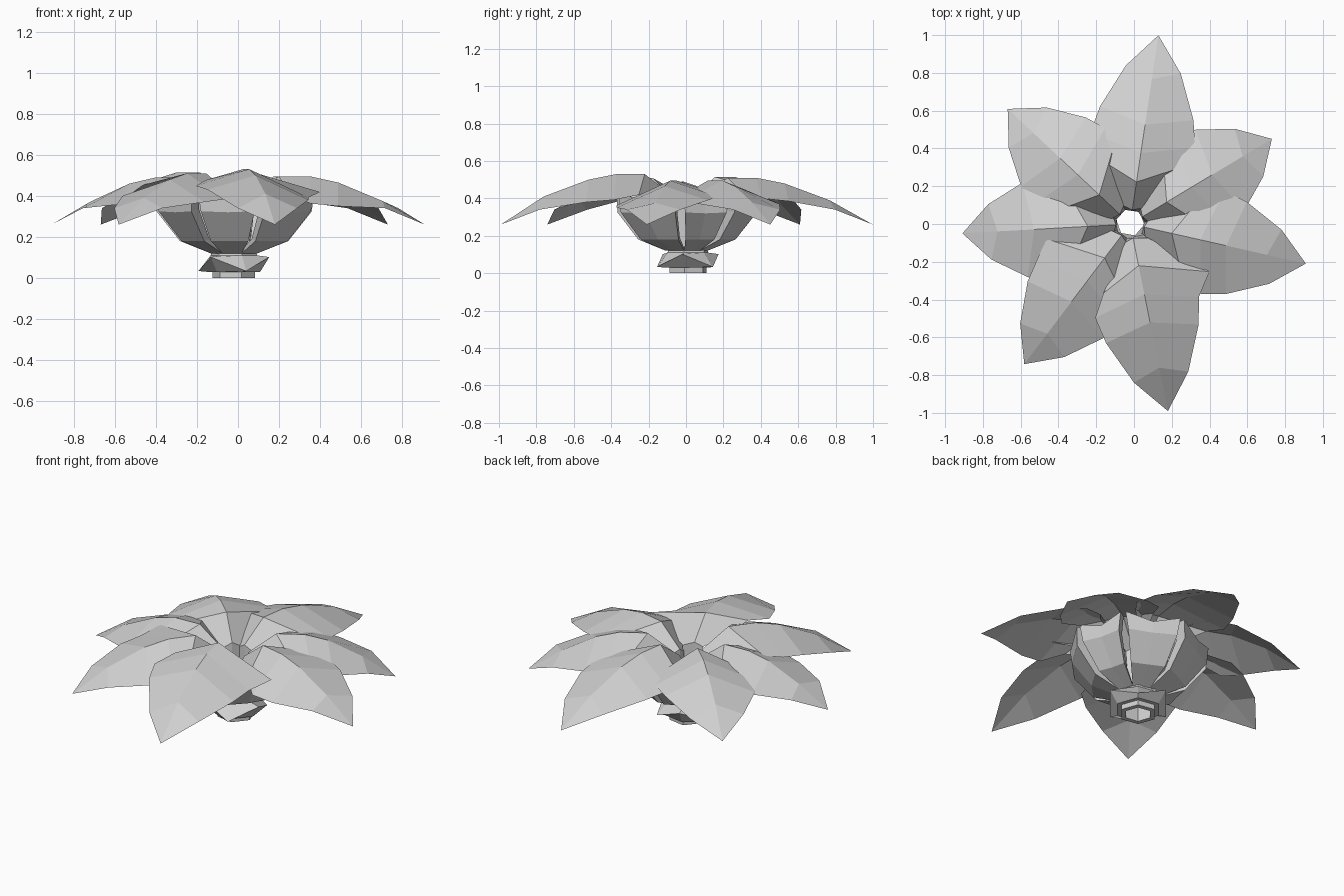
import bpy, bmesh
from math import radians, sin, cos, pi
from mathutils import Matrix, Vector

if "Cube" in bpy.data.objects:
    bpy.data.objects.remove(bpy.data.objects["Cube"], do_unlink=True)

grey = bpy.data.materials.new("pale_grey")
grey.use_nodes = True
GREY = (0.63, 0.63, 0.63, 1)
grey.diffuse_color = GREY
grey.node_tree.nodes["Principled BSDF"].inputs["Base Color"].default_value = GREY


def finish(bm, name):
    bmesh.ops.recalc_face_normals(bm, faces=bm.faces)
    mesh = bpy.data.meshes.new(name)
    bm.to_mesh(mesh)
    bm.free()
    mesh.materials.append(grey)
    obj = bpy.data.objects.new(name, mesh)
    bpy.context.collection.objects.link(obj)
    return obj


def grid(bm, rows):
    """Skin a list of vertex rows with quads; a one-vertex row closes as a tip."""
    for a, b in zip(rows, rows[1:]):
        for i in range(len(a) - 1):
            end = [b[0]] if len(b) == 1 else [b[i + 1], b[i]]
            bm.faces.new([a[i], a[i + 1]] + end)


# Each row: middle radius, middle height, side radius, half width, side height
BLADE = [
    (0.07, 0.14, 0.07, 0.035, 0.14),   # foot of the throat tube
    (0.075, 0.40, 0.09, 0.045, 0.37),  # throat
    (0.225, 0.515, 0.33, 0.21, 0.44),  # rim
    (0.38, 0.515, 0.45, 0.28, 0.405),
    (0.53, 0.485, 0.59, 0.25, 0.39),
    (0.77, 0.395, 0.82, 0.147, 0.34),
]


def petal(name, angle, length, lift, roll, flare_low, flare_high):
    bm = bmesh.new()
    place = Matrix.Translation((-0.02, 0, 0)) @ Matrix.Rotation(radians(angle), 4, "Z")

    def vert(r, w, z):
        if r < 0.42:
            w *= flare_low if w < 0 else flare_high
        else:
            r = 0.42 + (r - 0.42) * (length - 0.42) / 0.58
        if z > 0.35:
            z += lift + roll * w
        return bm.verts.new(place @ Vector((r, w, z)))

    rows = [[vert(sr, -w, sz), vert(mr, 0, mz), vert(sr, w, sz)]
            for mr, mz, sr, w, sz in BLADE]
    grid(bm, rows + [[vert(1, 0, 0.26)]])
    finish(bm, name)


# Petals: angle, length, lift, roll, rim flare on either side
PETALS = [
    ("left", -12.7, 0.953, -0.02, 0.08, 1, 1),
    ("back_left", 31, 0.875, -0.02, 0.0, 1, 1),
    ("back", 81.5, 1.01, -0.005, 0.0, 1, 1.15),
    ("back_right", 136.8, 0.89, 0.0, -0.05, 1, 1),
    ("right", 183.2, 0.89, -0.025, -0.02, 1, 1),
    ("front_right", 232.9, 0.93, -0.005, -0.06, 1.45, 1),
    ("front", 281.4, 1.01, 0.015, -0.1, 1, 1.72),
]
for side, *values in PETALS:
    petal(side + "_petal", *values)


# Outer cup: one panel between each pair of slots, with flaps folded inward
# Each row: radius, edge height, middle height, slot half angle
CUP = [
    (0.115, 0.12, 0.12, 0),
    (0.265, 0.18, 0.18, 4),
    (0.38, 0.325, 0.32, 4),
    (0.39, 0.43, 0.385, 2),
]


def cup_panel(name, start, end):
    bm = bmesh.new()

    def vert(r, angle, z):
        a = radians(angle)
        return bm.verts.new((r * cos(a) - 0.02, r * sin(a), z))

    rows = []
    for r, edge_z, mid_z, gap in CUP:
        a, b = start + gap, end - gap
        rows.append([vert(r * 0.82, a, edge_z + 0.01), vert(r, a, edge_z),
                     vert(r * 0.93, (a + b) / 2, mid_z),
                     vert(r, b, edge_z), vert(r * 0.82, b, edge_z + 0.01)])
    grid(bm, rows)
    finish(bm, name)


slots = [p[1] + 8 for p in PETALS]
for petal_row, a, b in zip(PETALS, slots, slots[1:] + [slots[0] + 360]):
    cup_panel(petal_row[0] + "_cup_panel", a, b)


# Stem collar: six-sided hollow turning with a zigzag belt
bm = bmesh.new()
SIDES = 6
PROFILE = [(0.075, 0, 0), (0.105, 0, 0), (0.105, 0.03, 0), (0.13, 0.03, 0),
           (0.175, 0.068, 0.034), (0.115, 0.11, 0), (0.11, 0.13, 0), (0.075, 0.14, 0)]
loops = []
for r, z, zigzag in PROFILE:
    loops.append([])
    for i in range(SIDES):
        a = 2 * pi * i / SIDES - radians(10)
        loops[-1].append(bm.verts.new((r * cos(a) - 0.02, r * sin(a) + 0.01,
                                       z + zigzag * (-1) ** i)))
for a, b in zip(loops, loops[1:] + loops[:1]):
    for i in range(SIDES):
        j = (i + 1) % SIDES
        bm.faces.new((a[i], a[j], b[j], b[i]))
finish(bm, "stem_collar")
